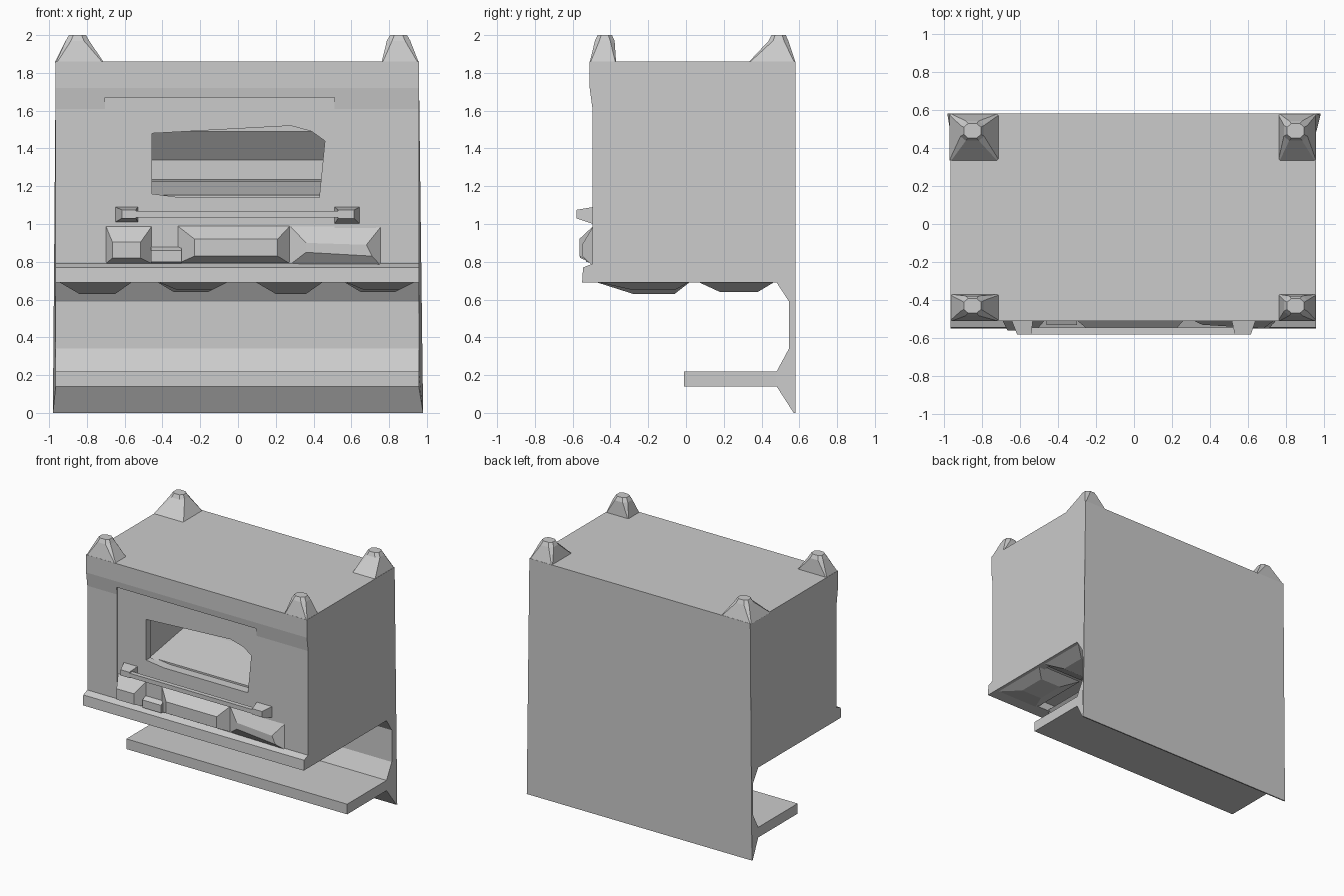
import bpy, bmesh
from mathutils import Vector

if "Cube" in bpy.data.objects:
    bpy.data.objects.remove(bpy.data.objects["Cube"])


def finish(name, bm):
    bmesh.ops.recalc_face_normals(bm, faces=bm.faces)
    me = bpy.data.meshes.new(name)
    bm.to_mesh(me)
    bm.free()
    ob = bpy.data.objects.new(name, me)
    bpy.context.collection.objects.link(ob)
    return ob


def loft(name, loop_a, loop_b):
    """Closed solid between two loops with equal point counts."""
    bm = bmesh.new()
    a = [bm.verts.new(p) for p in loop_a]
    b = [bm.verts.new(p) for p in loop_b]
    n = len(a)
    for i in range(n):
        j = (i + 1) % n
        bm.faces.new((a[i], a[j], b[j], b[i]))
    bm.faces.new(a)
    bm.faces.new(b)
    return finish(name, bm)


def prism_x(name, yz, x0, x1):
    return loft(name, [(x0, y, z) for y, z in yz], [(x1, y, z) for y, z in yz])


def box(name, x0, x1, y0, y1, z0, z1):
    return prism_x(name, [(y0, z0), (y1, z0), (y1, z1), (y0, z1)], x0, x1)


def rect(r):
    u0, u1, v0, v1 = r
    return [(u0, v0), (u1, v0), (u1, v1), (u0, v1)]


def front_block(name, base, y0, face, y1):
    """Tapered block on the front; base and face are x0,x1,z0,z1."""
    return loft(name, [(x, y0, z) for x, z in rect(base)], [(x, y1, z) for x, z in rect(face)])


def hang_block(name, base, z0, face, z1):
    """Tapered block hanging down; base and face are x0,x1,y0,y1."""
    return loft(name, [(x, y, z0) for x, y in rect(base)], [(x, y, z1) for x, y in rect(face)])


def cut(target, cutter):
    cutter.hide_render = True
    m = target.modifiers.new("cut", 'BOOLEAN')
    m.operation, m.object, m.solver = 'DIFFERENCE', cutter, 'EXACT'
    bpy.context.view_layer.objects.active = target
    bpy.ops.object.modifier_apply(modifier=m.name)
    bpy.data.objects.remove(cutter)


# Oven cabinet with sill and full-height back panel
profile = [(-0.51, 1.86), (-0.51, 1.72), (-0.495, 1.61), (-0.495, 0.79), (-0.545, 0.77),
           (-0.55, 0.69), (0.48, 0.69), (0.545, 0.59), (0.545, 0.34), (0.48, 0.22),
           (0.48, 0.14), (0.57, 0.0), (0.58, 0.0), (0.58, 1.86)]
cabinet = prism_x("oven_cabinet", profile, -0.965, 0.957)
for v in cabinet.data.vertices:
    if v.co.z < 0.01:
        v.co.x = 0.98 if v.co.x > 0 else -0.98

# Lintel step, window opening, oven cavity and underside recess
cut(cabinet, box("panel_cutter", -0.705, 0.51, -0.6, -0.492, 0.80, 1.67))
window = [(-0.455, 1.48), (0.28, 1.52), (0.39, 1.49), (0.46, 1.44), (0.43, 1.14),
          (-0.3, 1.14), (-0.455, 1.16)]
cut(cabinet, loft("window_cutter", [(x, -0.6, z) for x, z in window],
                  [(x, -0.42, z) for x, z in window]))
cavity = [(-0.44, 1.15), (0.0, 1.225), (0.36, 1.235), (0.36, 1.34), (0.24, 1.49), (-0.44, 1.49)]
cut(cabinet, prism_x("cavity_cutter", cavity, -0.47, 0.47))
cut(cabinet, box("underside_cutter", -0.88, 0.88, -0.44, 0.40, 0.6, 0.75))

# Lower shelf
box("lower_shelf", -0.965, 0.957, -0.01, 0.50, 0.14, 0.22)

# Four corner caps: square base rising to an eight-sided top
OCT = [(-1, -0.5), (-0.5, -1), (0.5, -1), (1, -0.5), (1, 0.5), (0.5, 1), (-0.5, 1), (-1, 0.5)]
for name, x0, x1, y0, y1, cx, cy in [
        ("front_left_cap", -0.965, -0.71, -0.51, -0.37, -0.85, -0.43),
        ("front_right_cap", 0.76, 0.957, -0.51, -0.37, 0.85, -0.43),
        ("back_left_cap", -0.97, -0.71, 0.33, 0.58, -0.85, 0.49),
        ("back_right_cap", 0.76, 0.957, 0.33, 0.58, 0.85, 0.49)]:
    mx, my, hx, hy = (x0 + x1) / 2, (y0 + y1) / 2, (x1 - x0) / 2, (y1 - y0) / 2

    def ring(px, py, rx, ry, z, k):
        return [Vector((px + rx * (u if abs(u) == 1 else u * k),
                        py + ry * (v if abs(v) == 1 else v * k), z)) for u, v in OCT]
    base = ring(mx, my, hx, hy, 1.855, 1.9)
    mid = ring(cx, cy, 0.062, 0.052, 1.97, 1.1)
    top = ring(cx, cy, 0.045, 0.038, 2.0, 1.0)
    loft(name, base, mid)
    loft(name + "_tip", mid, top)

# Door handle with two tapered brackets
front_block("handle_bracket_left", (-0.65, -0.53, 1.01, 1.09), -0.49, (-0.615, -0.54, 1.03, 1.075), -0.58)
front_block("handle_bracket_right", (0.51, 0.645, 1.0, 1.09), -0.49, (0.53, 0.615, 1.03, 1.075), -0.58)
box("handle_bar", -0.60, 0.60, -0.58, -0.545, 1.035, 1.068)

# Control mouldings under the handle
front_block("left_control", (-0.70, -0.455, 0.79, 0.99), -0.49, (-0.665, -0.515, 0.82, 0.905), -0.56)
front_block("centre_control", (-0.32, 0.275, 0.79, 0.99), -0.49, (-0.23, 0.21, 0.83, 0.92), -0.565)
loft("right_control",
     [(0.275, -0.49, 0.785), (0.76, -0.49, 0.775), (0.76, -0.49, 0.99), (0.275, -0.49, 0.99)],
     [(0.36, -0.53, 0.85), (0.71, -0.55, 0.83), (0.68, -0.55, 0.89), (0.36, -0.53, 0.90)])
prism_x("control_joiner", [(-0.49, 0.79), (-0.53, 0.80), (-0.53, 0.86), (-0.49, 0.88)], -0.46, -0.30)

# Uneven faceted panels hanging under the cabinet
for i, (x0, x1) in enumerate([(-0.96, -0.55), (-0.44, -0.04), (0.08, 0.46), (0.55, 0.95)]):
    d = 0.02 * (i % 2)
    hang_block(f"underside_front_lump_{i}", (x0, x1, -0.50, 0.03), 0.70,
               (x0 + 0.12, x1 - 0.1, -0.28, -0.06), 0.63 + d)
    hang_block(f"underside_back_lump_{i}", (x0, x1, 0.05, 0.48), 0.70,
               (x0 + 0.1, x1 - 0.12, 0.18, 0.38), 0.66 - d)
